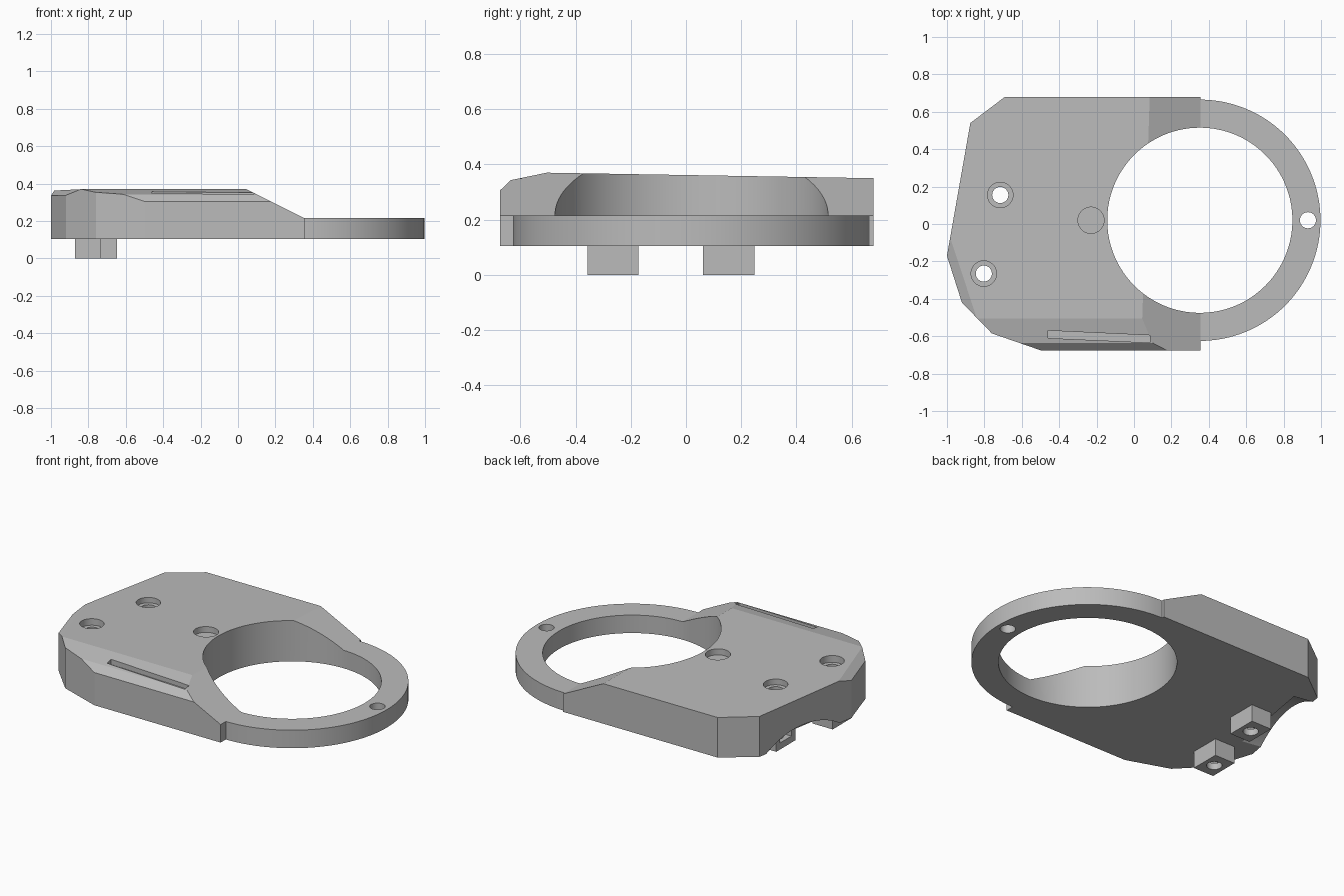
import bpy, bmesh, math
from mathutils import Vector

cube = bpy.data.objects.get("Cube")
if cube:
    bpy.data.objects.remove(cube, do_unlink=True)

# Single grey plastic
grey = bpy.data.materials.new("grey_plastic")
grey.use_nodes = True
grey.diffuse_color = (0.5, 0.5, 0.5, 1)
grey.node_tree.nodes["Principled BSDF"].inputs["Base Color"].default_value = (0.5, 0.5, 0.5, 1)

BOTTOM, RING_TOP = 0.105, 0.215
RING_X, RING_Y = 0.352, 0.02


def finish(name, bm):
    bmesh.ops.recalc_face_normals(bm, faces=bm.faces)
    mesh = bpy.data.meshes.new(name)
    bm.to_mesh(mesh)
    bm.free()
    mesh.materials.append(grey)
    obj = bpy.data.objects.new(name, mesh)
    bpy.context.collection.objects.link(obj)
    return obj


def prism(name, outline, z0, z1, planes=()):
    """Extrude an outline, then trim it above each (point, normal) plane."""
    bm = bmesh.new()
    base = bm.faces.new([bm.verts.new((x, y, z0)) for x, y in outline])
    new = bmesh.ops.extrude_face_region(bm, geom=[base])["geom"]
    bmesh.ops.translate(bm, vec=(0, 0, z1 - z0),
                        verts=[v for v in new if isinstance(v, bmesh.types.BMVert)])
    for point, normal in planes:
        bmesh.ops.bisect_plane(bm, geom=bm.verts[:] + bm.edges[:] + bm.faces[:],
                               dist=1e-5, plane_co=point, plane_no=normal, clear_outer=True)
        bmesh.ops.holes_fill(bm, edges=[e for e in bm.edges if e.is_boundary])
    return finish(name, bm)


def disc(name, x, y, r, z0, z1, n=48):
    pts = [(x + r * math.cos(2 * math.pi * i / n), y + r * math.sin(2 * math.pi * i / n))
           for i in range(n)]
    return prism(name, pts, z0, z1)


def box(name, x, y, sx, sy, z0, z1):
    return prism(name, [(x - sx / 2, y - sy / 2), (x + sx / 2, y - sy / 2),
                        (x + sx / 2, y + sy / 2), (x - sx / 2, y + sy / 2)], z0, z1)


def combine(obj, other, operation):
    mod = obj.modifiers.new(operation.lower(), "BOOLEAN")
    mod.operation, mod.object, mod.solver = operation, other, "EXACT"
    bpy.context.view_layer.objects.active = obj
    bpy.ops.object.modifier_apply(modifier=mod.name)
    bpy.data.objects.remove(other, do_unlink=True)


def plane(a, b, c):
    a, b, c = Vector(a), Vector(b), Vector(c)
    n = (b - a).cross(c - a).normalized()
    return a, n if n.z > 0 else -n


# Body: angular outline trimmed by the tilted top, chamfers and ramp
outline = [(0.355, 0.68), (-0.69, 0.68), (-0.875, 0.54), (-1, -0.17),
           (-0.92, -0.42), (-0.76, -0.585), (-0.5, -0.675), (0.355, -0.675)]
top = plane((0, -0.505, 0.37), (1, -0.505, 0.37), (0, 0.68, 0.35))
front_bevel = plane((0, -0.505, 0.37), (1, -0.505, 0.37), (0, -0.635, 0.343))
front_chamfer = plane((0, -0.635, 0.343), (1, -0.635, 0.343), (0, -0.675, 0.305))
corner_bevel = plane((-0.84, -0.505, 0.37), (-0.98, -0.08, 0.363), (-1, -0.17, 0.335))
ramp = plane((0.355, 0, RING_TOP), (0.355, 1, RING_TOP), (0.05, 0, 0.367))
body = prism("bracket_body", outline, BOTTOM, 0.5,
             [top, front_bevel, front_chamfer, corner_bevel, ramp])

# Ring and its bore
combine(body, disc("ring", RING_X, RING_Y, 0.645, BOTTOM, RING_TOP, 128), "UNION")
combine(body, disc("bore", RING_X, RING_Y, 0.495, -0.1, 0.6, 128), "DIFFERENCE")

# Arched recess under the end wall
p, q = Vector((-0.875, 0.54, 0)), Vector((-1, -0.17, 0))
along = (q - p).normalized()
inward = Vector((-along.y, along.x, 0))
if inward.x < 0:
    inward = -inward
radius, height = 0.53, 0.085
centre = p + along * 0.34 + Vector((0, 0, BOTTOM + height - radius))
bm = bmesh.new()
arc = [math.radians(-50 + i * 100 / 32) for i in range(33)]
face = bm.faces.new([bm.verts.new(centre - inward * 0.1 + along * radius * math.sin(a)
                                  + Vector((0, 0, radius * math.cos(a)))) for a in arc])
new = bmesh.ops.extrude_face_region(bm, geom=[face])["geom"]
bmesh.ops.translate(bm, vec=inward * 0.22,
                    verts=[v for v in new if isinstance(v, bmesh.types.BMVert)])
combine(body, finish("arch_cutter", bm), "DIFFERENCE")

# Screw bosses with counterbored through holes and nut pockets
for x, y in [(-0.715, 0.155), (-0.803, -0.265)]:
    combine(body, box("boss", x, y, 0.138, 0.185, 0, 0.25), "UNION")
    combine(body, disc("screw_hole", x, y, 0.043, -0.1, 0.6), "DIFFERENCE")
    combine(body, disc("counterbore", x, y, 0.068, 0.325, 0.6), "DIFFERENCE")
    combine(body, box("nut_pocket", x - 0.06, y, 0.1, 0.11, 0.04, 0.085), "DIFFERENCE")

# Ring hole, shallow dimple and long slot
combine(body, disc("ring_hole", 0.93, 0.02, 0.043, -0.1, 0.6), "DIFFERENCE")
combine(body, disc("dimple", -0.23, 0.02, 0.07, 0.325, 0.6), "DIFFERENCE")
combine(body, prism("slot", [(-0.46, -0.57), (-0.46, -0.61), (0.085, -0.634), (0.085, -0.595)],
                    0.325, 0.5), "DIFFERENCE")

# Smooth the round walls, keep facets crisp
bpy.ops.object.select_all(action="DESELECT")
body.select_set(True)
bpy.context.view_layer.objects.active = body
bpy.ops.object.shade_smooth_by_angle(angle=math.radians(9))
